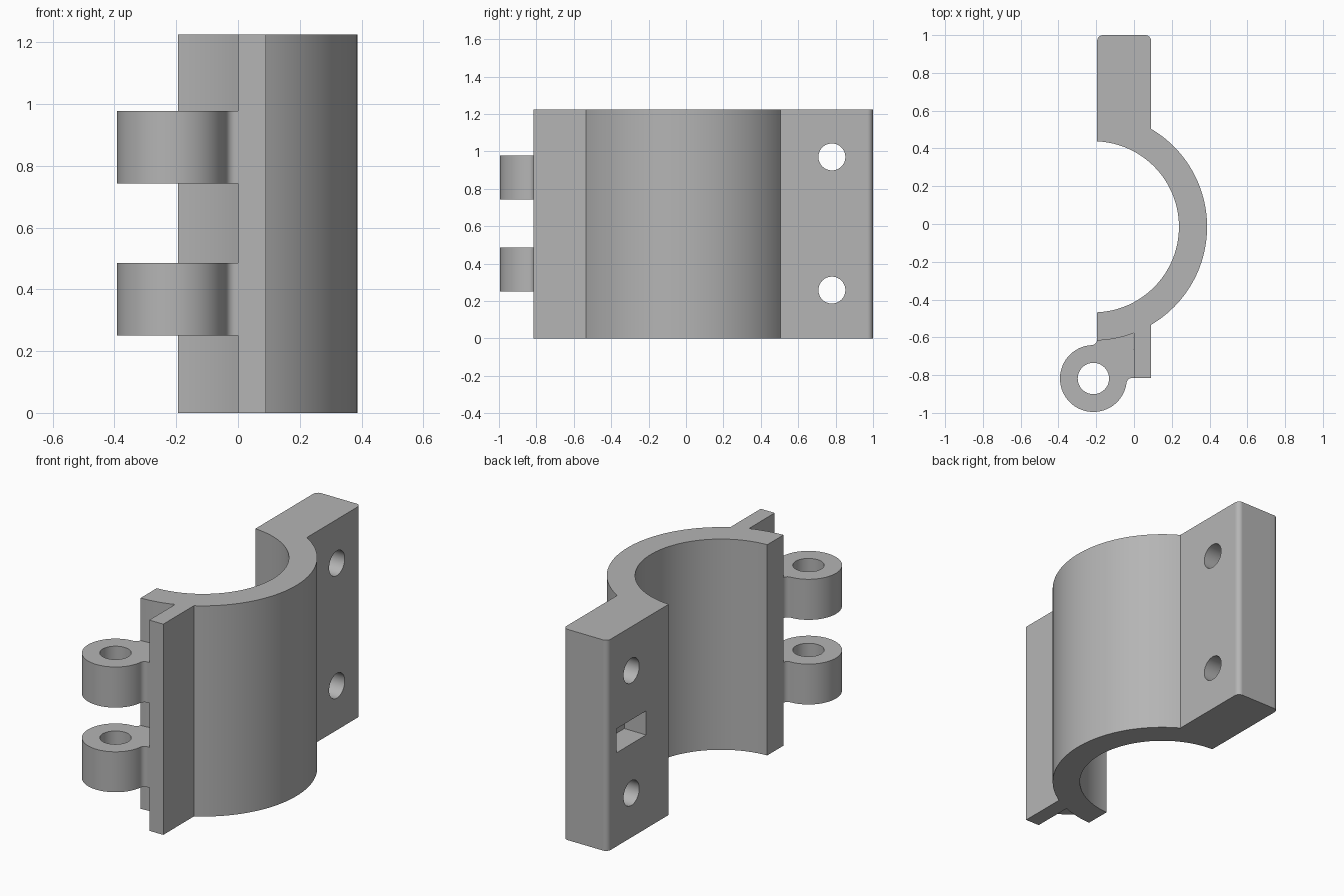
import bpy, bmesh
from math import sin, cos, atan2, asin, acos, sqrt, pi, radians

if "Cube" in bpy.data.objects:
    bpy.data.objects.remove(bpy.data.objects["Cube"], do_unlink=True)

HEIGHT = 1.225
CX, CY, R_IN, R_OUT = -0.215, -0.015, 0.453, 0.602    # half-round saddle
X_IN, X_OUT = -0.195, 0.09                            # flange faces
PLATE_END = -0.815
HINGE_Y, HINGE_R, PIN_R, FILLET = -0.818, 0.177, 0.083, 0.03

steel = bpy.data.materials.new("plain_grey")
steel.use_nodes = True
GREY = (0.46, 0.46, 0.46, 1)
steel.diffuse_color = GREY
steel.node_tree.nodes["Principled BSDF"].inputs["Base Color"].default_value = GREY


def arc(cx, cy, r, a0, a1, n):
    return [(cx + r * cos(a0 + (a1 - a0) * i / n), cy + r * sin(a0 + (a1 - a0) * i / n))
            for i in range(n + 1)]


def finish_mesh(bm, name):
    bmesh.ops.recalc_face_normals(bm, faces=bm.faces)
    mesh = bpy.data.meshes.new(name)
    bm.to_mesh(mesh)
    bm.free()
    obj = bpy.data.objects.new(name, mesh)
    mesh.materials.append(steel)
    bpy.context.collection.objects.link(obj)
    return obj


def extrude(name, outline, z0, z1):
    bm = bmesh.new()
    face = bm.faces.new([bm.verts.new((x, y, z0)) for x, y in outline])
    top = bmesh.ops.extrude_face_region(bm, geom=[face])["geom"]
    bmesh.ops.translate(bm, vec=(0, 0, z1 - z0),
                        verts=[v for v in top if isinstance(v, bmesh.types.BMVert)])
    return finish_mesh(bm, name)


def activate(obj):
    bpy.ops.object.select_all(action='DESELECT')
    obj.select_set(True)
    bpy.context.view_layer.objects.active = obj


def cut(obj, cutter):
    activate(obj)
    mod = obj.modifiers.new("cut", 'BOOLEAN')
    mod.operation, mod.solver, mod.object = 'DIFFERENCE', 'EXACT', cutter
    bpy.ops.object.modifier_apply(modifier=mod.name)
    bpy.data.objects.remove(cutter, do_unlink=True)


def smooth(obj):
    activate(obj)
    bpy.ops.object.shade_smooth_by_angle(angle=radians(30))
    mod = obj.modifiers.new("flat_faces", 'WEIGHTED_NORMAL')
    mod.keep_sharp = True


def cylinder(radius, depth, location, rotation=(0, 0, 0)):
    bpy.ops.mesh.primitive_cylinder_add(vertices=48, radius=radius, depth=depth,
                                        location=location, rotation=rotation)
    return bpy.context.object


# Clamp body: half-round saddle, thick bolt flange and thin hinge plate
in_end = acos((X_IN - CX) / R_IN)
out_flange = acos((X_OUT - CX) / R_OUT)
out_plate = acos(-CX / R_OUT)
out_end = acos((X_IN - CX) / R_OUT)
outline = arc(CX, CY, R_IN, -in_end, in_end, 64)
outline += arc(X_IN + FILLET, 1 - FILLET, FILLET, pi, pi / 2, 6)
outline += arc(X_OUT - FILLET, 1 - FILLET, FILLET, pi / 2, 0, 6)
outline += arc(CX, CY, R_OUT, out_flange, -out_flange, 48)
outline += [(X_OUT, PLATE_END), (0, PLATE_END)]
outline += arc(CX, CY, R_OUT, -out_plate, -out_end, 10)
body = extrude("clamp_body", outline, 0, HEIGHT)

# Bolt holes through the flange, and a blind slot between them
for z in (0.258, 0.97):
    cut(body, cylinder(0.072, 1, (0, 0.78, z), (0, pi / 2, 0)))
bpy.ops.mesh.primitive_cube_add(size=1, location=(X_IN, 0.78, 0.614))
slot = bpy.context.object
slot.scale = (0.28, 0.27, 0.14)
cut(body, slot)
smooth(body)

# Hinge knuckles: eye and web blended by small fillets
reach = HINGE_R + FILLET
low_y = PLATE_END - FILLET
low_x = CX + sqrt(reach ** 2 - (low_y - HINGE_Y) ** 2)
low_a = atan2(low_y - HINGE_Y, low_x - CX)
up_x = X_IN - FILLET
up_y = HINGE_Y + sqrt(reach ** 2 - (up_x - CX) ** 2)
up_a = atan2(up_y - HINGE_Y, up_x - CX)
eye = arc(CX, HINGE_Y, HINGE_R, up_a, low_a + 2 * pi, 56)
eye += arc(low_x, low_y, FILLET, low_a + pi, pi / 2, 8)
eye += [(0, PLATE_END)]
eye += arc(CX, CY, R_OUT - 0.006, -out_plate, -out_end, 10)
eye += arc(up_x, up_y, FILLET, 0, up_a - pi, 8)

for name, z0, z1 in (("lower", 0.25, 0.485), ("upper", 0.742, 0.978)):
    knuckle = extrude(name + "_hinge_knuckle", eye, z0, z1)
    cut(knuckle, cylinder(PIN_R, 1, (CX, HINGE_Y, (z0 + z1) / 2)))
    smooth(knuckle)
